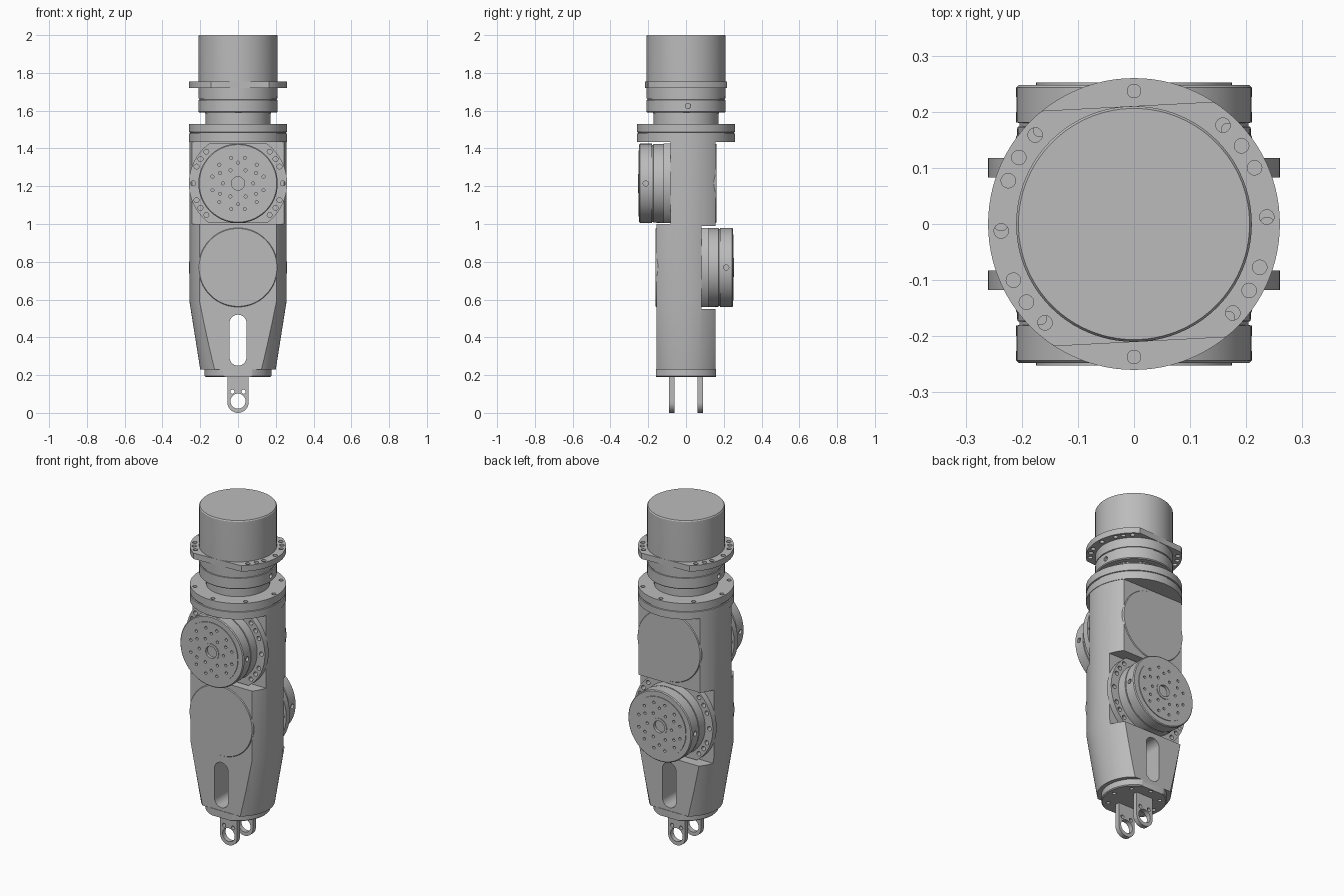
import bpy, bmesh, math
from mathutils import Matrix, Vector

if "Cube" in bpy.data.objects:
    bpy.data.objects.remove(bpy.data.objects["Cube"], do_unlink=True)

grey = bpy.data.materials.new("machined_grey")
grey.use_nodes = True
grey.diffuse_color = (0.5, 0.5, 0.5, 1)
grey.node_tree.nodes["Principled BSDF"].inputs["Base Color"].default_value = (0.5, 0.5, 0.5, 1)

Z_TO_Y = Matrix.Rotation(math.radians(-90), 4, "X")
SEG = 96


def make(name, bm, matrix=None):
    bmesh.ops.recalc_face_normals(bm, faces=bm.faces)
    if matrix:
        bm.transform(matrix)
    mesh = bpy.data.meshes.new(name)
    bm.to_mesh(mesh)
    bm.free()
    mesh.materials.append(grey)
    obj = bpy.data.objects.new(name, mesh)
    bpy.context.collection.objects.link(obj)
    return obj


def lathe(profile, seg=SEG):
    """Closed solid turned about z from (radius, height) points."""
    bm = bmesh.new()
    rings = []
    for r, z in profile:
        if r == 0:
            rings.append([bm.verts.new((0, 0, z))] * seg)
        else:
            rings.append([bm.verts.new((r * math.cos(a), r * math.sin(a), z))
                          for a in (math.tau * i / seg for i in range(seg))])
    for lo, hi in zip(rings, rings[1:]):
        for i in range(seg):
            j = (i + 1) % seg
            bm.faces.new(dict.fromkeys((lo[i], lo[j], hi[j], hi[i])))
    return bm


def prism(points, z0, z1):
    """Polygon in xy extruded from z0 to z1."""
    bm = bmesh.new()
    face = bm.faces.new([bm.verts.new((x, y, z0)) for x, y in points])
    ext = bmesh.ops.extrude_face_region(bm, geom=[face])
    bmesh.ops.translate(bm, vec=(0, 0, z1 - z0),
                        verts=[v for v in ext["geom"] if isinstance(v, bmesh.types.BMVert)])
    return bm


def arc(cx, cy, r, a0, a1, n=24):
    angles = [math.radians(a0 + (a1 - a0) * i / n) for i in range(n + 1)]
    return [(cx + r * math.cos(a), cy + r * math.sin(a)) for a in angles]


def drills(holes):
    """Cylinders from (x, y, z, radius, length) running along z."""
    bm = bmesh.new()
    for x, y, z, r, length in holes:
        bmesh.ops.create_cone(bm, cap_ends=True, segments=16, radius1=r, radius2=r,
                              depth=length, matrix=Matrix.Translation((x, y, z)))
    return bm


def boxes(bounds):
    bm = bmesh.new()
    for lo, hi in bounds:
        lo, hi = Vector(lo), Vector(hi)
        bmesh.ops.create_cube(bm, size=1, matrix=Matrix.Translation((lo + hi) / 2)
                              @ Matrix.Diagonal((*(hi - lo), 1)))
    return bm


def cut(obj, bm, matrix=None):
    cutter = make("cutter", bm, matrix)
    cutter.hide_render = True
    mod = obj.modifiers.new("cut", "BOOLEAN")
    mod.operation, mod.solver, mod.object = "DIFFERENCE", "EXACT", cutter
    graph = bpy.context.evaluated_depsgraph_get()
    mesh = bpy.data.meshes.new_from_object(obj.evaluated_get(graph))
    obj.modifiers.clear()
    obj.data = mesh
    bpy.data.objects.remove(cutter, do_unlink=True)


def polar(r, deg):
    a = math.radians(deg)
    return r * math.cos(a), r * math.sin(a)


parts = []

# Arm housing: turned body with flat front and back, and a seat for each joint
arm = make("arm_housing", lathe([(0, 0.23), (0.2, 0.23), (0.257, 0.59), (0.257, 1.44), (0, 1.44)]))
cut(arm, boxes([((-1, -1, -1), (1, -0.157, 3)), ((-1, 0.157, -1), (1, 1, 3))]))
cut(arm, boxes([((-1, -1, 1.0), (1, -0.083, 3)), ((-1, 0.083, 0.55), (1, 1, 0.99))]))
slot = arc(0, 0.475, 0.045, 0, 180) + arc(0, 0.295, 0.045, 180, 360)
cut(arm, prism([(x, -z) for x, z in slot], -0.5, 0.5), Z_TO_Y)
parts.append(arm)

# Bottom plate with bolt holes
base = make("bottom_plate", lathe([(0, 0.19), (0.172, 0.19), (0.177, 0.195), (0.177, 0.232), (0, 0.232)]))
cut(base, boxes([((-1, -1, -1), (1, -0.16, 3)), ((-1, 0.16, -1), (1, 1, 3))]))
cut(base, drills([(*polar(0.14, a), 0.19, 0.011, 0.03) for a in range(0, 360, 45)]))
parts.append(base)

# Pair of mounting lugs
for side, y in (("front", -0.075), ("back", 0.075)):
    outline = arc(0, 0.056, 0.056, 180, 360) + [(0.056, 0.2), (-0.056, 0.2)]
    lug = make(side + "_lug", prism([(x, -z) for x, z in outline], y - 0.014, y + 0.014), Z_TO_Y)
    cut(lug, prism([(x, -z) for x, z in arc(0, 0.062, 0.04, 0, 350, 35)], y - 0.1, y + 0.1), Z_TO_Y)
    cut(lug, drills([(x, -0.112, y, 0.011, 0.1) for x in (-0.03, 0.03)]), Z_TO_Y)
    parts.append(lug)

# Top flange of the arm, in two stacked rings
flange = make("arm_top_flange", lathe([
    (0, 1.435), (0.26, 1.435), (0.26, 1.478), (0.255, 1.48), (0.255, 1.485),
    (0.26, 1.487), (0.26, 1.53), (0, 1.53)]))
cut(flange, drills([(*polar(0.237, a), 1.53, 0.012, 0.05) for a in range(0, 360, 45)]))
parts.append(flange)
parts.append(make("top_neck", lathe([(0, 1.52), (0.172, 1.52), (0.172, 1.6), (0, 1.6)])))


def actuator(name, matrix):
    """Rotary drive: output face at local z = 0, rear cover at z = 0.41."""
    body = make(name + "_drive", lathe([
        (0, 0.01), (0.035, 0.01), (0.035, -0.007), (0.05, -0.007), (0.05, -0.004),
        (0.175, -0.004), (0.175, 0), (0.205, 0), (0.21, 0.005), (0.21, 0.067),
        (0.204, 0.068), (0.204, 0.074), (0.208, 0.075), (0.21, 0.165),
        (0.21, 0.404), (0.206, 0.41), (0, 0.41)]))
    face = [(*polar(r, a + turn), 0, 0.008, 0.03)
            for r, step, turn in ((0.08, 60, 0), (0.11, 60, 30), (0.14, 30, 15))
            for a in range(0, 360, step)]
    cut(body, drills(face))
    # Radial screw holes on both sides
    cut(body, drills([(-0.035, 0, s * 0.21, 0.014, 0.03) for s in (-1, 1)]),
        Matrix.Rotation(math.radians(90), 4, "Y"))
    body.data.transform(matrix)
    # Mounting ears: disc trimmed on two sides, with bolt holes
    outline = [(x, max(-0.21, min(0.21, y))) for x, y in arc(0, 0, 0.26, 0, 357, 119)]
    ears = make(name + "_mounting_ears", prism(outline, 0.13, 0.165))
    cut(ears, drills([(*polar(0.237, a + turn), 0.147, 0.013, 0.1)
                      for turn in (0, 180) for a in (-45, -33, -22, 0, 22, 33, 45)]))
    ears.data.transform(matrix)
    parts.extend((body, ears))


actuator("front", Matrix.Translation((0, -0.248, 1.215)) @ Z_TO_Y)
actuator("back", Matrix.Translation((0, 0.248, 0.77)) @ Matrix.Rotation(math.pi, 4, "Z") @ Z_TO_Y)
actuator("top", Matrix.Translation((0, 0, 1.59)) @ Matrix.Rotation(math.radians(3), 4, "Z"))

# Smooth curved walls, keep machined edges sharp
bpy.ops.object.select_all(action="DESELECT")
for obj in parts:
    obj.select_set(True)
bpy.context.view_layer.objects.active = arm
bpy.ops.object.shade_smooth_by_angle(angle=math.radians(30))
